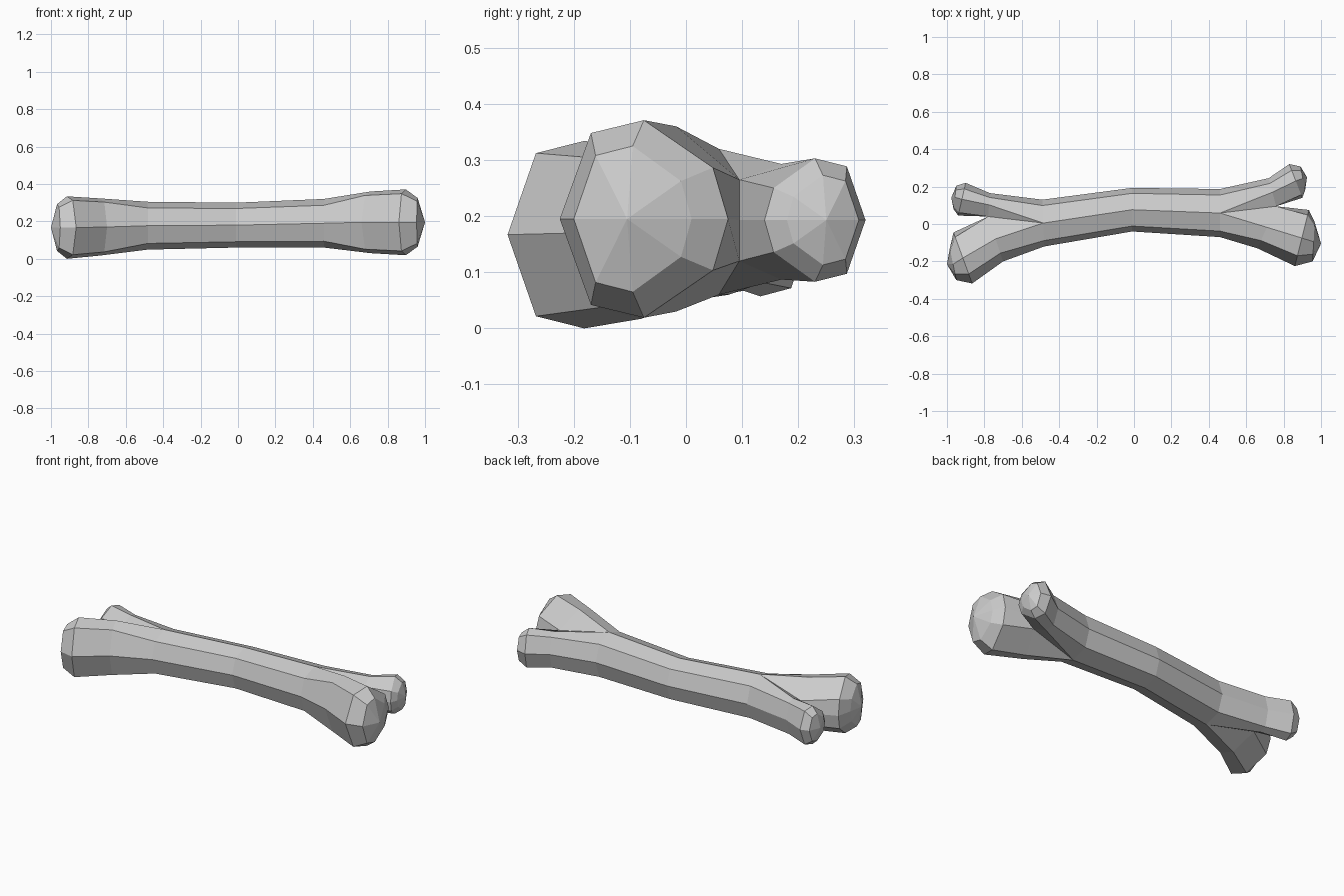
import bpy, bmesh
from mathutils import Vector

if "Cube" in bpy.data.objects:
    bpy.data.objects.remove(bpy.data.objects["Cube"])

bm = bmesh.new()


def ring(outer, inner, zc, h, od=(0.63, 0.87), idg=(0.82, 0.52)):
    """Octagon: top, three outer points, bottom, three inner points."""
    o, i = Vector((*outer, zc)), Vector((*inner, zc))
    mid, half = (o + i) / 2, (o - i) / 2
    uv = [(0, 1), od, (1, 0), (od[0], -od[1]), (0, -1),
          (-idg[0], -idg[1]), (-1, 0), (-idg[0], idg[1])]
    return [bm.verts.new(mid + half * u + Vector((0, 0, h * v))) for u, v in uv]


def bridge(a, b):
    for k in range(8):
        n = (k + 1) % 8
        bm.faces.new((a[k], a[n], b[n], b[k]))


# shaft: outer side of each ring is the front
d = (0.75, 0.74)
core = [ring((-0.48, -0.12), (-0.49, 0.13), 0.177, 0.128, d, d),
        ring((-0.01, -0.04), (-0.01, 0.193), 0.18, 0.12, d, d),
        ring((0.46, -0.07), (0.46, 0.187), 0.19, 0.13, d, d)]
bridge(core[0], core[1])
bridge(core[1], core[2])


def branch(half, crotch, first, rings, tip):
    """Knob growing from half of a shaft ring, welded to its twin at the crotch."""
    a = ring(*first)
    for v in a[5:]:
        bm.verts.remove(v)
    a = a[:5] + crotch
    for k in range(4):
        bm.faces.new((half[k], half[k + 1], a[k + 1], a[k]))
    bm.faces.new((half[0], a[0], crotch[2]))
    bm.faces.new((half[4], a[4], crotch[0]))
    for r in rings:
        b = ring(*r)
        bridge(a, b)
        a = b
    t = bm.verts.new(tip)
    for k in range(8):
        bm.faces.new((a[k], a[(k + 1) % 8], t))


def fork(shaft, crotch_xy, zs, front, back):
    crotch = [bm.verts.new((*crotch_xy, z)) for z in zs]
    branch(shaft[:5], crotch, *front)
    branch([shaft[k] for k in (0, 7, 6, 5, 4)], crotch, *back)


# right end knobs
c = (0.76, 0.095)
fork(core[2], c, (0.12, 0.193, 0.265),
     (((0.66, -0.13), c, 0.195, 0.165),
      [((0.86, -0.225), (0.935, 0.075), 0.195, 0.176),
       ((0.955, -0.2), (0.966, 0.01), 0.195, 0.13)], (1.0, -0.105, 0.195)),
     (((0.72, 0.245), c, 0.19, 0.103),
      [((0.83, 0.32), (0.90, 0.14), 0.193, 0.11),
       ((0.89, 0.308), (0.915, 0.18), 0.193, 0.08)], (0.925, 0.25, 0.193)))

# left end knobs
c = (-0.78, 0.04)
fork(core[0], c, (0.10, 0.17, 0.24),
     (((-0.70, -0.20), c, 0.17, 0.153),
      [((-0.865, -0.318), (-0.965, -0.045), 0.167, 0.167),
       ((-0.95, -0.30), (-0.985, -0.13), 0.167, 0.125)], (-1.0, -0.215, 0.167)),
     (((-0.77, 0.165), c, 0.172, 0.105),
      [((-0.90, 0.22), (-0.94, 0.045), 0.17, 0.113),
       ((-0.95, 0.205), (-0.965, 0.08), 0.17, 0.08)], (-0.977, 0.14, 0.17)))

bmesh.ops.recalc_face_normals(bm, faces=bm.faces)
mesh = bpy.data.meshes.new("bone")
bm.to_mesh(mesh)
bm.free()
bpy.context.collection.objects.link(bpy.data.objects.new("bone", mesh))
